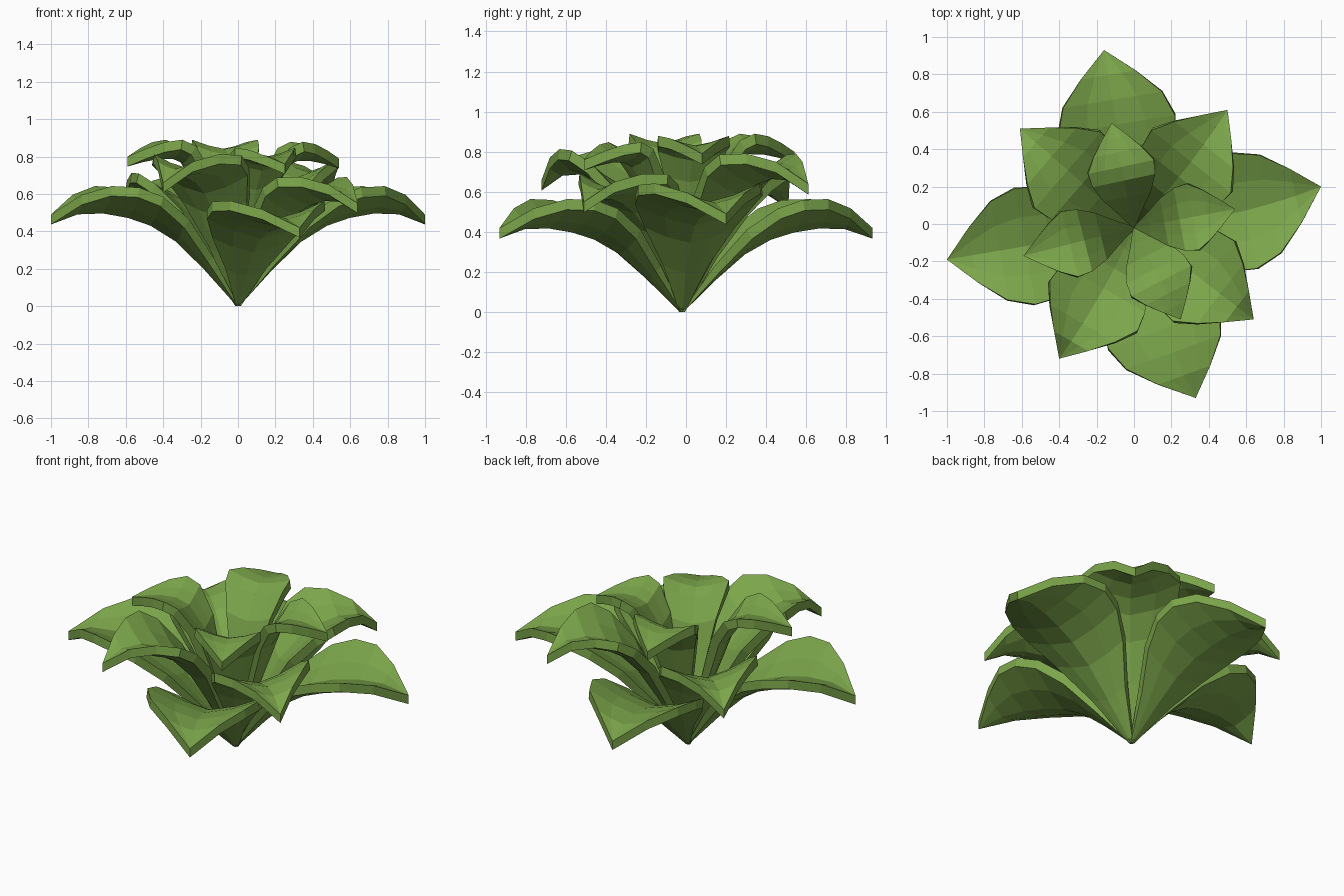
import bpy
from mathutils import Vector

cube = bpy.data.objects.get("Cube")
if cube:
    bpy.data.objects.remove(cube, do_unlink=True)

green = bpy.data.materials.new("leaf_green")
green.use_nodes = True
green.diffuse_color = (0.2, 0.38, 0.07, 1)
green.node_tree.nodes["Principled BSDF"].inputs["Base Color"].default_value = green.diffuse_color

# Leaf shapes: stations along the leaf, rib heights and half widths
STATIONS = (0, 0.15, 0.3, 0.45, 0.58, 0.72, 0.86, 1)
ARCHED = (0, 0.45, 0.79, 0.98, 1.07, 1.12, 1.11, 1)
UPRIGHT = (0, 0.48, 0.85, 1.01, 1.05, 1.05, 1.03, 1)
BROAD = (0.04, 0.36, 0.72, 0.95, 1, 0.85, 0.47, 0)
POINTED = (0.04, 0.36, 0.72, 0.95, 1, 0.74, 0.39, 0)
ACROSS = (-1, -0.5, 0, 0.5, 1)
BASE = Vector((0, -0.02, 0))


def sample(values, t):
    for i in range(len(STATIONS) - 1):
        a, b = STATIONS[i], STATIONS[i + 1]
        if t <= b:
            return values[i] + (values[i + 1] - values[i]) * (t - a) / (b - a)
    return values[-1]


def leaf(name, tip, bend, heights, widths, half_width, lift, thickness=0.053):
    """A cupped, pointed leaf that arches from the base out to its tip."""
    tip = Vector(tip)
    along = Vector((tip.x, tip.y, 0)) - BASE
    side = Vector((-along.y, along.x, 0)).normalized()

    def top(t, u):
        w = sample(widths, t)
        z = tip.z * sample(heights, t) + lift * w * abs(u) ** 1.4
        sideways = half_width * w * u + bend * 4 * t * (1 - t)
        return BASE + along * t + side * sideways + Vector((0, 0, z))

    def under(t, u):
        # Offset mostly downwards near the tip so the rim stands upright
        c, e = min(max(t, 0.04), 0.95), 0.04
        normal = (top(c + e, u) - top(c - e, u)).cross(top(c, u + e) - top(c, u - e)).normalized()
        normal -= side * normal.dot(side) * 0.75
        normal = normal.lerp(Vector((0, 0, 1)), t * t).normalized()
        p = top(t, u) - normal * thickness * min(1, 0.15 + t * 4)
        p.z = max(p.z, 0)
        return p

    # Closed rings along the leaf, closing to an upright edge at the tip
    verts, faces = [], []
    n = len(ACROSS) * 2
    for t in STATIONS[:-1]:
        verts += [top(t, u) for u in ACROSS]
        verts += [under(t, u) for u in reversed(ACROSS)]
    rows = len(STATIONS) - 1
    for r in range(rows - 1):
        for k in range(n):
            a, b = r * n + k, r * n + (k + 1) % n
            faces.append((a, a + n, b + n, b))
    faces.append(tuple(range(n)))
    last, peak, low = (rows - 1) * n, rows * n, rows * n + 1
    verts += [top(1, 0), under(1, 0)]
    half = n // 2
    for k in range(half - 1):
        faces.append((last + k, peak, last + k + 1))
        faces.append((last + half + k, low, last + half + k + 1))
    faces.append((last + half - 1, peak, low, last + half))
    faces.append((last + n - 1, low, peak, last))

    mesh = bpy.data.meshes.new(name)
    mesh.from_pydata(verts, [], faces)
    mesh.materials.append(green)
    mesh.update()
    bpy.context.collection.objects.link(bpy.data.objects.new(name, mesh))


# Lower, middle and upper whorls: leaf shape, then tip and sideways bend of each
whorls = {
    "lower": ((ARCHED, BROAD, 0.315, 0.11),
              [((1, 0.2, 0.49), -0.04), ((-0.16, 0.93, 0.42), 0),
               ((-1, -0.19, 0.49), 0), ((0.33, -0.93, 0.42), -0.035)]),
    "middle": ((ARCHED, POINTED, 0.27, 0.1),
               [((0.5, 0.61, 0.64), -0.02), ((-0.61, 0.51, 0.57), 0),
                ((-0.4, -0.72, 0.66), 0.02), ((0.64, -0.51, 0.55), 0)]),
    "upper": ((UPRIGHT, POINTED, 0.18, 0.05),
              [((0.54, 0.08, 0.79), 0), ((-0.12, 0.54, 0.8), 0),
               ((-0.59, -0.17, 0.8), 0), ((0.25, -0.51, 0.76), 0)]),
}
for whorl, (shape, leaves) in whorls.items():
    for i, (tip, bend) in enumerate(leaves, 1):
        leaf(f"{whorl}_leaf_{i}", tip, bend, *shape)
